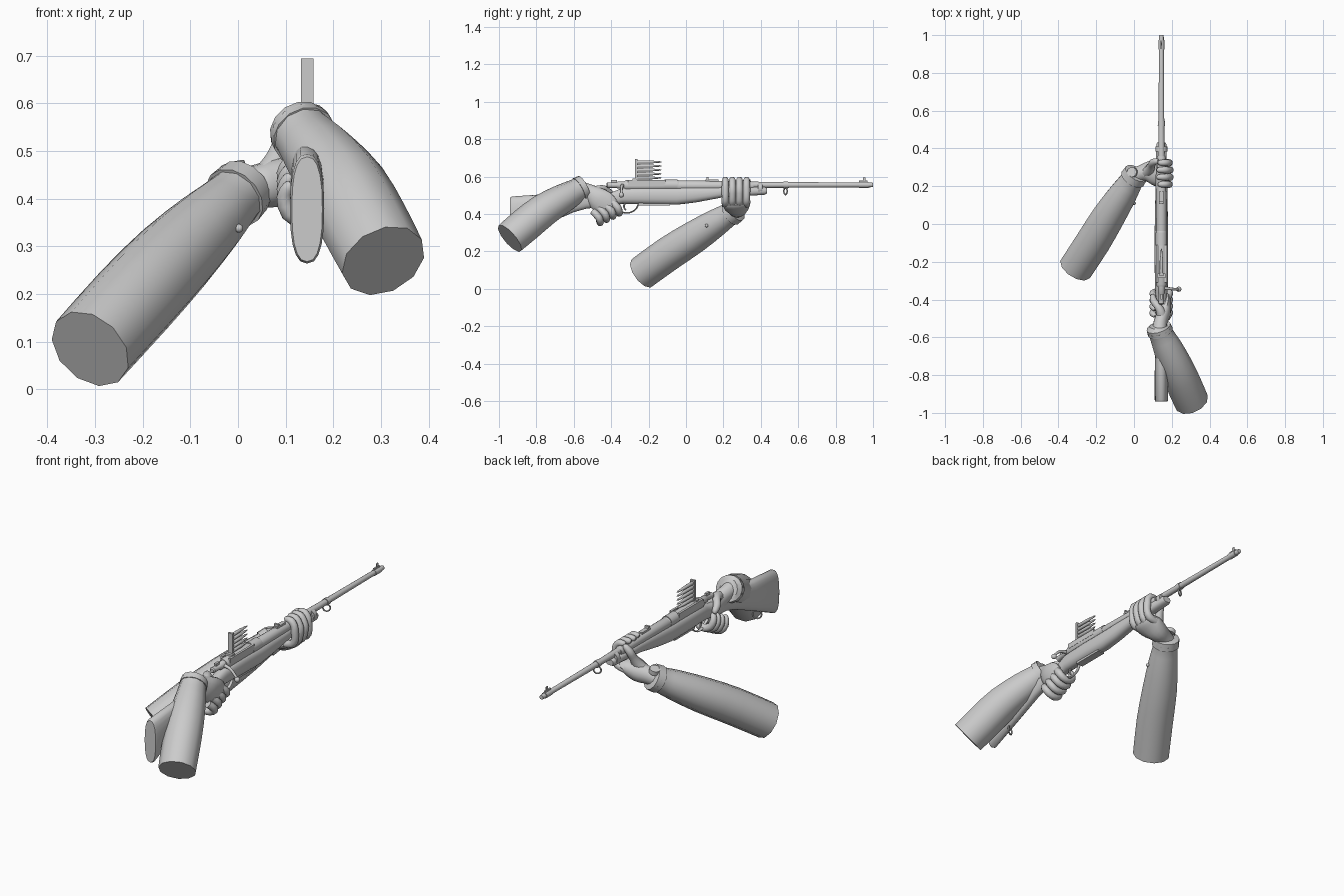
import bpy, bmesh, math
from mathutils import Vector

GX = 0.145  # rifle centre plane


def finish(name, bm, angle=40):
    bmesh.ops.recalc_face_normals(bm, faces=bm.faces[:])
    me = bpy.data.meshes.new(name)
    bm.to_mesh(me)
    bm.free()
    ob = bpy.data.objects.new(name, me)
    bpy.context.collection.objects.link(ob)
    bpy.ops.object.select_all(action='DESELECT')
    ob.select_set(True)
    bpy.context.view_layer.objects.active = ob
    bpy.ops.object.shade_smooth_by_angle(angle=math.radians(angle))
    return ob


def catmull(P, k):
    out = []
    for i in range(len(P) - 1):
        a, b, c, d = P[max(i - 1, 0)], P[i], P[i + 1], P[min(i + 2, len(P) - 1)]
        for s in range(k):
            t = s / k
            out.append([0.5 * (2 * q + (r - p) * t + (2 * p - 5 * q + 4 * r - w) * t * t
                        + (3 * q - p - 3 * r + w) * t ** 3) for p, q, r, w in zip(a, b, c, d)])
    return out + [list(P[-1])]


def loft(name, pts, n=12, k=1, flat=False, power=1.0, dome=False, angle=40, phase=0.0):
    """Skin elliptical sections (x, y, z, side radius, up radius) along a path."""
    P = catmull([p if len(p) == 5 else (*p, p[-1]) for p in pts], k)
    if dome:  # round off the tip
        e = Vector(P[-1][:3])
        t = (e - Vector(P[-2][:3])).normalized()
        for d, s in ((0.55, 0.8), (0.95, 0.35)):
            P.append([*(e + t * P[-1][3] * d), P[-1][3], P[-1][4]])
            P[-1][:3] = e + t * pts[-1][3] * d
            P[-1][3:] = [pts[-1][3] * s, pts[-1][-1] * s]
    bm = bmesh.new()
    rings = []
    prev = None
    for i, p in enumerate(P):
        t = (Vector(P[min(i + 1, len(P) - 1)][:3]) - Vector(P[max(i - 1, 0)][:3])).normalized()
        if flat:
            side, up = Vector((1, 0, 0)), Vector((0, 0, 1))
        else:
            if prev is None:
                prev = Vector((0, 0, 1)) if abs(t.z) < 0.9 else Vector((0, 1, 0))
            side = prev.cross(t).normalized()
            up = t.cross(side)
            prev = up
        ring = []
        for j in range(n):
            a = 2 * math.pi * j / n + phase
            c, s = math.cos(a), math.sin(a)
            c = math.copysign(abs(c) ** power, c)
            s = math.copysign(abs(s) ** power, s)
            ring.append(bm.verts.new(Vector(p[:3]) + side * c * p[3] + up * s * p[4]))
        rings.append(ring)
    for r0, r1 in zip(rings, rings[1:]):
        for j in range(n):
            bm.faces.new((r0[j], r0[(j + 1) % n], r1[(j + 1) % n], r1[j]))
    bm.faces.new(rings[0][::-1])
    bm.faces.new(rings[-1])
    return finish(name, bm, angle)


def rod(name, sections, z, n=16):
    """Round part along the rifle: (y, radius) pairs."""
    return loft(name, [(GX, y, z, r) for y, r in sections], n, flat=True)


def box(name, x, y, z, sx, sy, sz):
    bm = bmesh.new()
    bmesh.ops.create_cube(bm, size=1)
    for v in bm.verts:
        v.co = Vector((x + v.co.x * sx, y + v.co.y * sy, z + v.co.z * sz))
    return finish(name, bm, 30)


def ball(name, co, r):
    bm = bmesh.new()
    bmesh.ops.create_uvsphere(bm, u_segments=12, v_segments=8, radius=r)
    bmesh.ops.translate(bm, verts=bm.verts[:], vec=co)
    return finish(name, bm)


def swivel(name, y, z, r):
    bpy.ops.mesh.primitive_torus_add(major_radius=r, minor_radius=0.004, major_segments=16,
                                     minor_segments=6, location=(GX, y, z),
                                     rotation=(math.pi / 2, 0, 0.5))
    bpy.context.object.name = name


# stock: y, top, bottom, half width
stock = [(-.94, .488, .268, .032), (-.93, .494, .264, .036), (-.75, .507, .345, .035),
         (-.60, .527, .41, .031), (-.53, .53, .43, .027), (-.46, .515, .435, .026),
         (-.40, .515, .445, .028), (-.34, .54, .455, .034), (-.20, .545, .452, .036),
         (-.05, .545, .45, .036), (.05, .548, .462, .034), (.2, .548, .49, .031),
         (.42, .545, .503, .027), (.432, .54, .51, .022)]
loft("stock", [(GX, y, (a + b) / 2, w, (a - b) / 2) for y, a, b, w in stock], 20, flat=True, power=.8)

# barrel, handguard, receiver and bolt
rod("barrel", [(-.06, .022), (.3, .018), (.5, .0155), (.99, .0125), (1.0, .011)], .556)
rod("handguard", [(-.06, .026), (-.05, .028), (.34, .024), (.36, .021)], .552)
rod("receiver", [(-.33, .024), (-.32, .028), (-.04, .028), (-.03, .024)], .553)
rod("receiver_ring", [(-.115, .03), (-.045, .03)], .555)
rod("bolt_body", [(-.425, .010), (-.42, .015), (-.37, .015), (-.365, .019), (-.3, .019)], .555)
for s in (-1, 1):
    box("receiver_rail", GX + s * .023, -.21, .568, .012, .2, .028)
box("clip_guide", GX, -.275, .58, .042, .024, .02)
loft("bolt_handle", [(.155, -.34, .553, .010), (.185, -.342, .55, .008), (.212, -.345, .535, .007),
                     (.237, -.345, .505, .007)], 10, 3)
ball("bolt_knob", (.237, -.345, .502), .014)
box("safety_lever", GX, -.385, .575, .012, .03, .014)

# stripper clip with cartridges
box("clip_plate", GX, -.266, .64, .026, .012, .108)
for i in range(5):
    rod("cartridge", [(-.27, .0095), (-.264, .0095), (-.262, .008), (-.258, .0095), (-.18, .0085),
                      (-.168, .006), (-.145, .0052), (-.13, .0015)], .594 + .0212 * i, 10)

# sights and bands
box("rear_sight_base", GX, .14, .579, .022, .07, .012)
box("rear_sight_leaf", GX, .115, .588, .024, .012, .018)
rod("front_sight_band", [(.925, .0155), (.975, .0155)], .556)
box("front_sight_ramp", GX, .948, .573, .008, .045, .012)
box("front_sight_blade", GX, .953, .585, .005, .014, .022)
rod("swivel_band", [(.52, .0185), (.545, .0185)], .556)
rod("forend_band", [(.385, .032), (.41, .031)], .537)
swivel("front_swivel", .532, .522, .018)
swivel("rear_swivel", -.80, .307, .022)

# trigger group
loft("trigger_guard", [(GX, -.255, .452, .008, .004), (GX, -.27, .425, .008, .004),
                       (GX, -.305, .407, .008, .004), (GX, -.345, .412, .008, .004),
                       (GX, -.385, .44, .008, .004)], 8, 4)
loft("trigger", [(GX, -.325, .46, .006), (GX, -.332, .44, .005), (GX, -.322, .42, .004)], 8, 3)
box("magazine_floorplate", GX, -.17, .452, .04, .17, .012)

# left sleeve and hand under the fore-end
loft("left_sleeve", [(-.31, -.235, .085, .092), (-.215, -.09, .19, .093), (-.13, .05, .28, .088),
                     (-.055, .165, .355, .075), (-.012, .232, .398, .063), (.004, .257, .413, .066)],
     11, 2, angle=50, phase=.25)
loft("left_cuff", [(-.008, .238, .402, .069), (.012, .268, .422, .066), (.014, .271, .424, .05)], 14)
loft("left_palm", [(-.01, .245, .41, .05, .045), (.035, .268, .425, .042, .045),
                   (.075, .275, .432, .056, .05), (.115, .272, .447, .072, .045),
                   (.155, .268, .458, .07, .032), (.172, .267, .465, .055, .02)], 14, 3)
for i in range(4):
    y = .21 + .038 * i
    e = .006 if i in (1, 2) else 0
    loft("left_finger", [(.13, y, .45, .018), (.172, y, .462, .02), (.186, y, .495, .0185),
                         (.184 + e, y, .53, .02), (.181, y, .56, .018), (.163, y, .581, .018),
                         (.14 - e, y, .584, .015)], 10, 2, dome=True)
loft("left_thumb", [(.055, .265, .44, .03), (.08, .285, .475, .028), (.092, .308, .515, .021),
                    (.10, .325, .55, .02), (.118, .332, .574, .016)], 10, 3, dome=True)
loft("wrist_watch", [(-.006, .272, .452, .028), (-.012, .275, .474, .026)], 14)
ball("sleeve_button", (.002, .11, .338), .009)

# right sleeve and hand around the grip
loft("right_sleeve", [(.305, -.942, .27, .092), (.268, -.86, .34, .094), (.225, -.76, .42, .09),
                      (.175, -.65, .487, .078), (.142, -.58, .527, .065), (.133, -.557, .54, .067)],
     11, 2, angle=50, phase=.2)
loft("right_cuff", [(.14, -.573, .53, .069), (.13, -.545, .545, .066), (.13, -.542, .546, .05)], 14)
loft("right_palm", [(.135, -.57, .535, .04, .042), (.14, -.52, .52, .036, .042),
                    (.158, -.475, .485, .036, .062), (.17, -.43, .453, .026, .065),
                    (.172, -.395, .43, .02, .05)], 14, 3)
for i in range(4):
    y, z = -.365 - .034 * i, .43 - .017 * i
    loft("right_finger", [(.172, y - .03, z + .035, .019), (.188, y, z + .005, .02),
                          (.172, y + .008, z - .018, .019), (.14, y + .008, z - .025, .019),
                          (.108, y + .003, z - .008, .019), (.098, y - .005, z + .025, .017),
                          (.106, y - .015, z + .045, .014)], 10, 2, dome=True)
loft("right_thumb", [(.15, -.505, .515, .03), (.142, -.465, .53, .025), (.125, -.435, .532, .02),
                     (.106, -.41, .515, .019), (.1, -.385, .495, .015)], 10, 3, dome=True)
